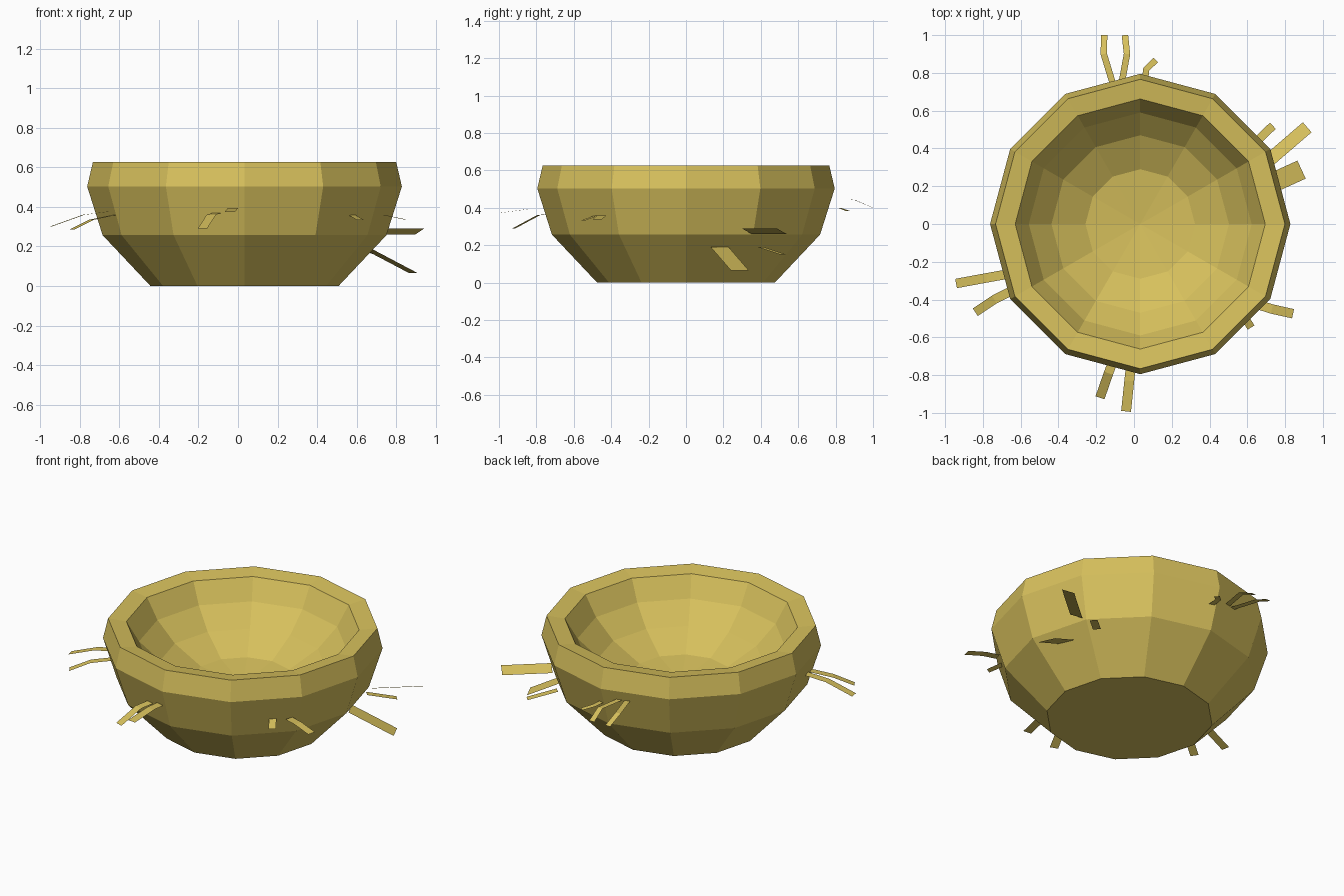
import bpy, math
from mathutils import Vector

if "Cube" in bpy.data.objects:
    bpy.data.objects.remove(bpy.data.objects["Cube"])

straw_mat = bpy.data.materials.new("straw yellow")
straw_mat.diffuse_color = (0.68, 0.53, 0.108, 1)
straw_mat.use_nodes = True
straw_mat.node_tree.nodes["Principled BSDF"].inputs["Base Color"].default_value = straw_mat.diffuse_color


def add_mesh(name, verts, faces):
    me = bpy.data.meshes.new(name)
    me.from_pydata(verts, [], faces)
    me.materials.append(straw_mat)
    me.update()
    ob = bpy.data.objects.new(name, me)
    bpy.context.collection.objects.link(ob)
    return ob


# Nest bowl: twelve-sided lathe, outside from the base up, then down the inside
SIDES, CX = 12, 0.033
profile = [(0.475, 0), (0.717, 0.257), (0.795, 0.503), (0.766, 0.627),
           (0.662, 0.612), (0.59, 0.49), (0.47, 0.375), (0.29, 0.28)]
verts, faces = [], []
for r, z in profile:
    for i in range(SIDES):
        a = 2 * math.pi * i / SIDES
        verts.append((CX + r * math.cos(a), r * math.sin(a), z))
for k in range(len(profile) - 1):
    for i in range(SIDES):
        j = (i + 1) % SIDES
        a, b = k * SIDES, (k + 1) * SIDES
        faces.append((a + i, a + j, b + j, b + i))
faces.append(tuple(reversed(range(SIDES))))
last = (len(profile) - 1) * SIDES
verts.append((CX, 0, 0.245))
for i in range(SIDES):
    faces.append((last + i, last + (i + 1) % SIDES, len(verts) - 1))
add_mesh("nest_bowl", verts, faces)


# Loose straws: flat bent strips; tilt raises the right-hand edge
def straw(name, path, width, tilt=0.0):
    pts = [Vector(p) for p in path]
    v, f = [], []
    for i, p in enumerate(pts):
        d = pts[min(i + 1, len(pts) - 1)] - pts[max(i - 1, 0)]
        side = Vector((d.y, -d.x, 0)).normalized() * width / 2
        side.z = tilt / 2
        v += [p - side, p + side]
    for i in range(len(pts) - 1):
        f.append((2 * i, 2 * i + 1, 2 * i + 3, 2 * i + 2))
    add_mesh(name, v, f)


straws = {
    "back_straw_left": ([(-0.105, 0.72, 0.445), (-0.16, 0.9, 0.443), (-0.158, 1.0, 0.4)], 0.034),
    "back_straw_middle": ([(-0.07, 0.72, 0.445), (-0.037, 0.9, 0.443), (-0.048, 1.0, 0.4)], 0.034),
    "back_straw_short": ([(0.055, 0.73, 0.4), (0.065, 0.82, 0.4), (0.115, 0.868, 0.382)], 0.034),
    "right_straw_thin": ([(0.61, 0.40, 0.19), (0.735, 0.52, 0.15)], 0.045),
    "right_straw_long": ([(0.70, 0.325, 0.275), (0.917, 0.512, 0.275)], 0.07, 0.03),
    "right_straw_wide": ([(0.65, 0.18, 0.19), (0.887, 0.288, 0.065)], 0.105),
    "front_right_straw_long": ([(0.65, -0.425, 0.36), (0.73, -0.45, 0.36), (0.842, -0.475, 0.337)], 0.05),
    "front_right_straw_short": ([(0.57, -0.47, 0.362), (0.62, -0.548, 0.333)], 0.042),
    "front_straw_right": ([(-0.015, -0.74, 0.395), (-0.025, -0.83, 0.395), (-0.042, -0.992, 0.373)], 0.052),
    "front_straw_left": ([(-0.105, -0.71, 0.37), (-0.135, -0.79, 0.36), (-0.18, -0.92, 0.29)], 0.05),
    "left_straw_back": ([(-0.64, -0.26, 0.378), (-0.78, -0.285, 0.36), (-0.942, -0.315, 0.302)], 0.05),
    "left_straw_front": ([(-0.62, -0.34, 0.36), (-0.74, -0.40, 0.335), (-0.84, -0.467, 0.285)], 0.048),
}
for name, args in straws.items():
    straw(name, *args)
